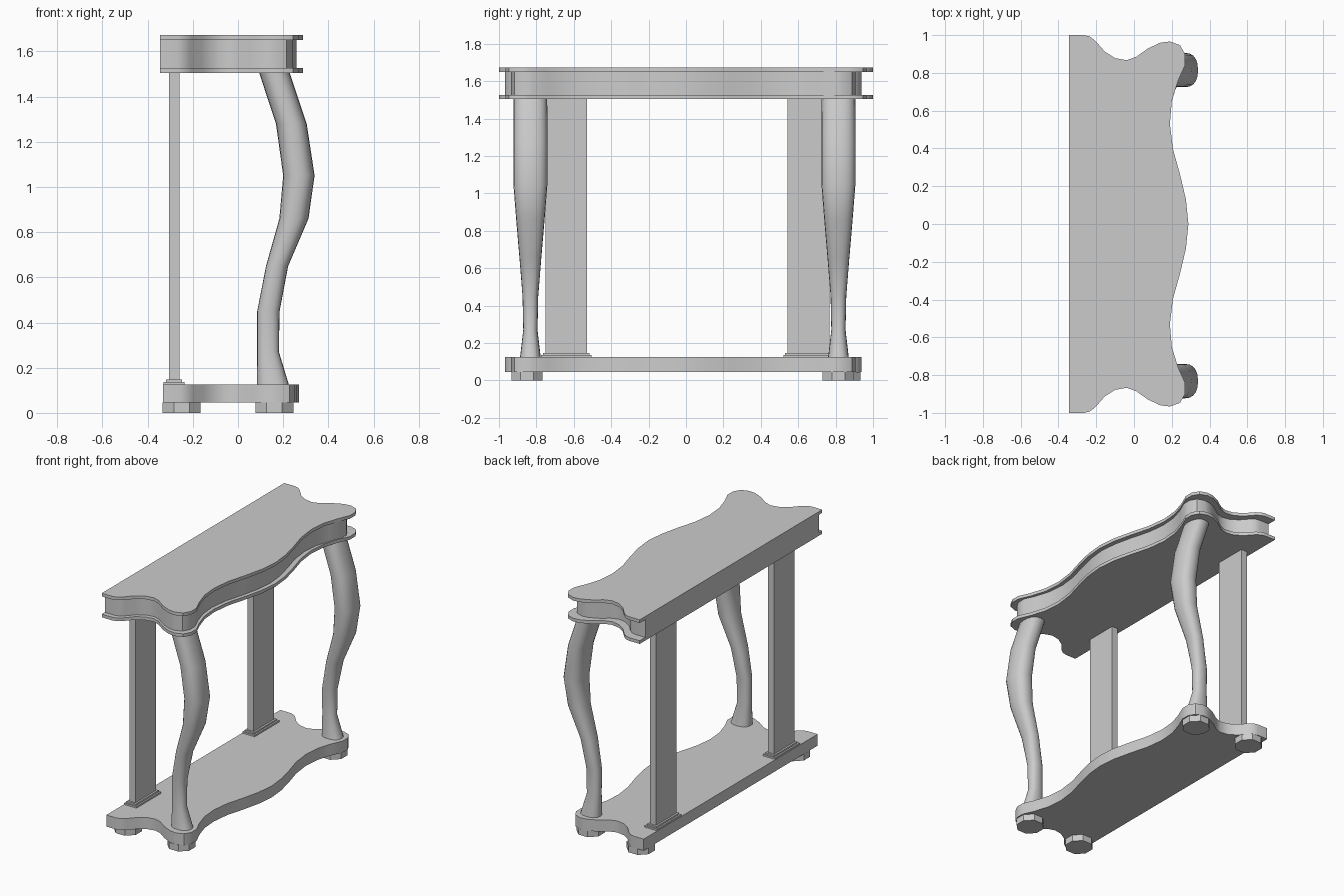
import bpy, bmesh, math

if "Cube" in bpy.data.objects:
    bpy.data.objects.remove(bpy.data.objects["Cube"])

# Half outline of the serpentine top, from back corner to front middle
HALF = [(-.345, 1), (-.265, 1), (-.235, .993), (-.205, .97), (-.155, .913), (-.1, .878),
        (-.04, .867), (.01, .884), (.075, .93), (.14, .96), (.19, .966),
        (.243, .947), (.27, .9), (.27, .84), (.233, .757), (.2, .65),
        (.19, .53), (.206, .397), (.243, .265), (.275, .13), (.288, 0)]
OUTLINE = HALF + [(x, -y) for x, y in HALF[-2::-1]]


def loft(name, rings, smooth=True):
    """Capped mesh through closed rings of equal point count."""
    bm = bmesh.new()
    loops = [[bm.verts.new(p) for p in ring] for ring in rings]
    for a, b in zip(loops, loops[1:]):
        for i in range(len(a)):
            j = (i + 1) % len(a)
            bm.faces.new((a[i], a[j], b[j], b[i]))
    bm.faces.new(loops[0][::-1])
    bm.faces.new(loops[-1])
    bmesh.ops.recalc_face_normals(bm, faces=bm.faces)
    mesh = bpy.data.meshes.new(name)
    bm.to_mesh(mesh)
    bm.free()
    ob = bpy.data.objects.new(name, mesh)
    bpy.context.collection.objects.link(ob)
    if smooth:
        bpy.ops.object.select_all(action='DESELECT')
        ob.select_set(True)
        bpy.context.view_layer.objects.active = ob
        bpy.ops.object.shade_smooth_by_angle(angle=math.radians(35))
    return ob


def slab(name, z0, z1, scale=1.0, dx=0.0, dy=0.0):
    pts = [(-.345 + (x + .345) * scale + dx, y * scale + dy) for x, y in OUTLINE]
    return loft(name, [[(x, y, z) for x, y in pts] for z in (z0, z1)])


def box(name, x0, x1, y0, y1, z0, z1):
    pts = [(x0, y0), (x1, y0), (x1, y1), (x0, y1)]
    return loft(name, [[(x, y, z) for x, y in pts] for z in (z0, z1)], False)


def leg(name, y):
    # z, back x, front x, half width across y
    sections = [(.125, .085, .225, .055), (.27, .085, .181, .038), (.45, .085, .184, .042),
                (.65, .124, .222, .058), (.86, .183, .312, .076), (1.05, .2, .339, .091),
                (1.28, .168, .304, .091), (1.507, .093, .228, .09)]
    n, rings = 20, []
    for z, x0, x1, w in sections:
        ring = []
        for i in range(n):
            c, s = (f(2 * math.pi * i / n) for f in (math.cos, math.sin))
            c, s = (math.copysign(abs(v) ** .85, v) for v in (c, s))
            ring.append(((x0 + x1) / 2 + (x1 - x0) / 2 * c, y + w * s, z))
        rings.append(ring)
    return loft(name, rings)


def foot(name, x, y, r=.091):
    angles = [math.pi * (i + .5) / 4 for i in range(8)]
    return loft(name, [[(x + r * math.cos(a), y + r * math.sin(a), z) for a in angles]
                       for z in (0, .045)], False)


# Table top: two thin mouldings around a recessed frieze
slab("top_board", 1.65, 1.672)
slab("frieze", 1.527, 1.65, .953, 0, -.014)
slab("lower_moulding", 1.505, 1.527)
# Base platform
slab("base_platform", .045, .125, .953, .012, -.014)

# Curved front legs, flat back pilasters with stepped plinths, octagonal feet
for side, leg_y, pil_y, front_y in (("left", -.832, -.64, -.85), ("right", .815, .655, .815)):
    leg("front_leg_" + side, leg_y)
    for part, hx, hy, z0, z1 in (("pilaster", .023, .112, .147, 1.507),
                                 ("plinth_upper", .036, .125, .136, .147),
                                 ("plinth_lower", .047, .135, .125, .136)):
        box(part + "_" + side, -.283 - hx, -.283 + hx, pil_y - hy, pil_y + hy, z0, z1)
    foot("front_foot_" + side, .161, front_y)
    foot("back_foot_" + side, -.249, math.copysign(.85, leg_y))
